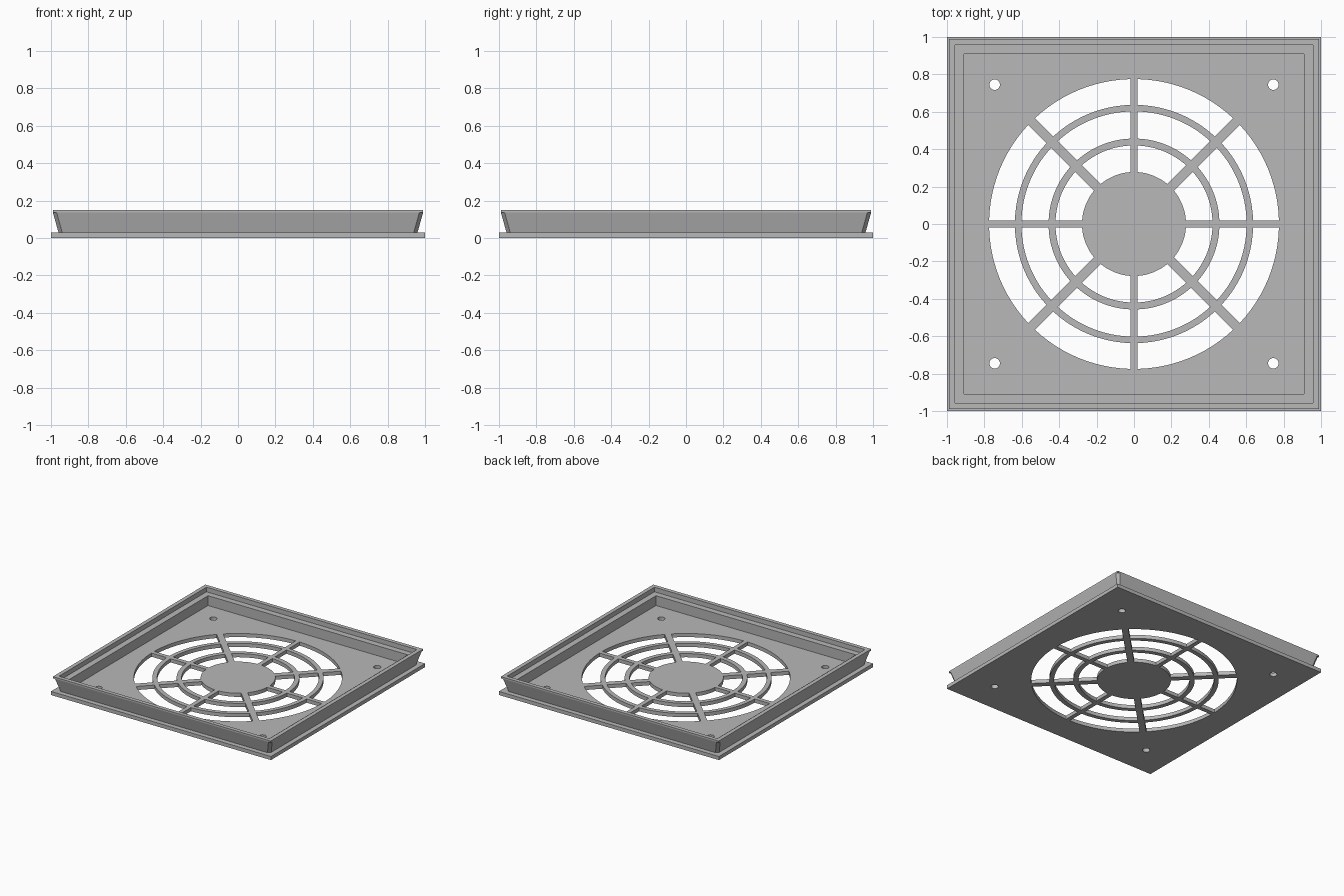
import bpy, bmesh
from math import asin, cos, sin, pi, radians

cube = bpy.data.objects.get("Cube")
if cube:
    bpy.data.objects.remove(cube, do_unlink=True)

grey = bpy.data.materials.new("grey plastic")
grey.use_nodes = True
colour = (0.48, 0.48, 0.48, 1)
grey.diffuse_color = colour
grey.node_tree.nodes["Principled BSDF"].inputs["Base Color"].default_value = colour

PLATE = 0.03


def finish(bm, name):
    bmesh.ops.recalc_face_normals(bm, faces=bm.faces)
    mesh = bpy.data.meshes.new(name)
    bm.to_mesh(mesh)
    bm.free()
    mesh.materials.append(grey)
    obj = bpy.data.objects.new(name, mesh)
    bpy.context.collection.objects.link(obj)
    return obj


def prism(bm, outline, z0, z1):
    """Extrude a flat outline between two heights."""
    low = [bm.verts.new((x, y, z0)) for x, y in outline]
    high = [bm.verts.new((x, y, z1)) for x, y in outline]
    bm.faces.new(low[::-1])
    bm.faces.new(high)
    n = len(outline)
    for i in range(n):
        j = (i + 1) % n
        bm.faces.new((low[i], low[j], high[j], high[i]))


def arc(r, a0, a1, steps, cx=0, cy=0):
    return [(cx + r * cos(a0 + (a1 - a0) * i / steps),
             cy + r * sin(a0 + (a1 - a0) * i / steps)) for i in range(steps + 1)]


# Cutter: grille slots between straight and diagonal spokes, plus screw holes
bm = bmesh.new()
half_widths = (0.018, 0.025)
for inner, outer in ((0.278, 0.42), (0.457, 0.602), (0.637, 0.775)):
    for k in range(8):
        a, b = k * pi / 4, (k + 1) * pi / 4
        wa, wb = half_widths[k % 2], half_widths[(k + 1) % 2]
        outline = arc(outer, a + asin(wa / outer), b - asin(wb / outer), 12)
        outline += arc(inner, b - asin(wb / inner), a + asin(wa / inner), 12)
        prism(bm, outline, -0.1, 0.1)
for sx in (-1, 1):
    for sy in (-1, 1):
        prism(bm, arc(0.028, 0, 2 * pi, 24, sx * 0.745, sy * 0.745)[:-1], -0.1, 0.1)
cutter = finish(bm, "slot_cutter")

# Base plate with the grille cut through it
bm = bmesh.new()
prism(bm, [(-1, -1), (1, -1), (1, 1), (-1, 1)], 0, PLATE)
plate = finish(bm, "grille_plate")
cut = plate.modifiers.new("slots", "BOOLEAN")
cut.operation = "DIFFERENCE"
cut.solver = "EXACT"
cut.object = cutter
bpy.context.view_layer.objects.active = plate
plate.select_set(True)
bpy.ops.object.modifier_apply(modifier=cut.name)
bpy.data.objects.remove(cutter, do_unlink=True)

# Flared rim: profile of (half size, height, corner chamfer) swept round a square
profile = [(0.91, 0.02, 0), (0.957, 0.02, 0.02), (0.96, PLATE, 0.02),
           (0.99, 0.137, 0.02), (0.99, 0.137, 0), (0.99, 0.15, 0),
           (0.957, 0.15, 0), (0.957, 0.112, 0), (0.908, 0.112, 0)]
bm = bmesh.new()
loops = []
for h, z, c in profile:
    loop = []
    for k in range(4):
        ca, sa = round(cos(k * pi / 2)), round(sin(k * pi / 2))
        for x, y in ((h, h - c), (h - c, h)):
            loop.append(bm.verts.new((x * ca - y * sa, x * sa + y * ca, z)))
    loops.append(loop)
for i, loop in enumerate(loops):
    nxt = loops[(i + 1) % len(loops)]
    for j in range(8):
        k = (j + 1) % 8
        bm.faces.new((loop[j], loop[k], nxt[k], nxt[j]))
bmesh.ops.remove_doubles(bm, verts=bm.verts, dist=0.0001)
bmesh.ops.dissolve_degenerate(bm, edges=bm.edges, dist=0.0001)
finish(bm, "flared_rim")

# Smooth the round walls of the slots, keeping hard edges crisp
bpy.ops.object.shade_smooth_by_angle(angle=radians(30))
